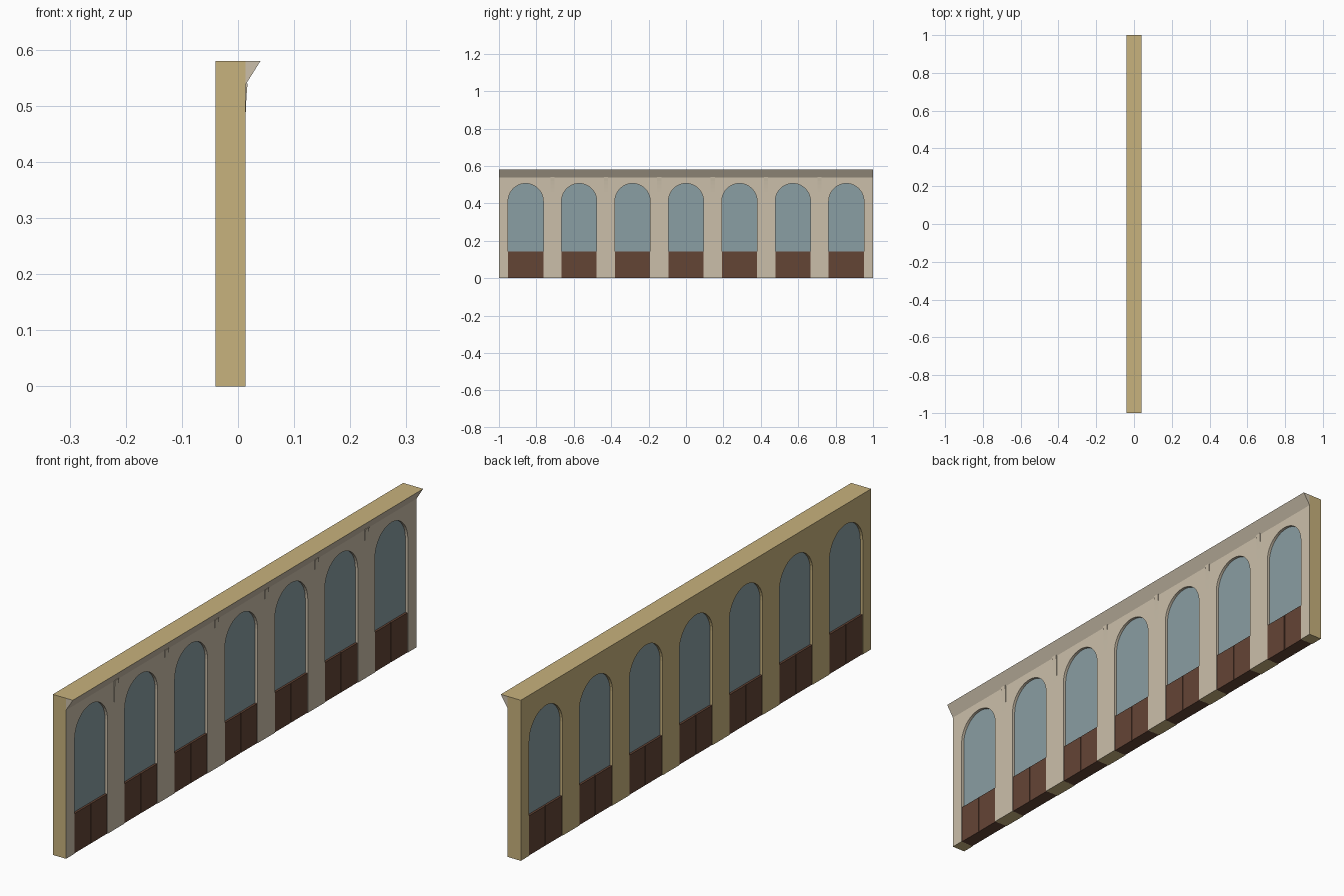
import bpy, bmesh, math

if "Cube" in bpy.data.objects:
    bpy.data.objects.remove(bpy.data.objects["Cube"])

def mat(name, rgb):
    m = bpy.data.materials.new(name)
    m.diffuse_color = (*rgb, 1)
    m.use_nodes = True
    m.node_tree.nodes["Principled BSDF"].inputs["Base Color"].default_value = m.diffuse_color
    return m

TAN = mat("tan stone", (0.575, 0.445, 0.205))
CREAM = mat("cream plaster", (0.597, 0.521, 0.402))
GLASS = mat("blue grey glass", (0.254, 0.342, 0.366))
WOOD = mat("brown wood", (0.127, 0.058, 0.036))

BACK, FRONT, TOP = -0.04, 0.013, 0.58
BAYS, HALF, SPRING, SILL = 7, 0.095, 0.412, 0.143
PITCH = 2 / BAYS
centres = [-1 + PITCH * (i + 0.5) for i in range(BAYS)]

def arch(yc, z0, half=HALF, n=20):
    """Arched outline from bottom left over the crown to bottom right."""
    pts = [(yc - half, z0)]
    for k in range(n + 1):
        a = math.pi * (1 - k / n)
        pts.append((yc + half * math.cos(a), SPRING + half * math.sin(a)))
    return pts + [(yc + half, z0)]

def make(name, prisms, mats, rule=None):
    """One object from prisms: (points, a, b, place) with place(u, v, w) -> xyz."""
    bm = bmesh.new()
    for pts, a, b, place in prisms:
        lo = [bm.verts.new(place(u, v, a)) for u, v in pts]
        hi = [bm.verts.new(place(u, v, b)) for u, v in pts]
        bm.faces.new(lo)
        bm.faces.new(hi[::-1])
        for i in range(len(pts)):
            j = (i + 1) % len(pts)
            bm.faces.new((lo[i], hi[i], hi[j], lo[j]))
    bmesh.ops.recalc_face_normals(bm, faces=bm.faces)
    bm.normal_update()
    if rule:
        for f in bm.faces:
            f.material_index = rule(f)
    me = bpy.data.meshes.new(name)
    bm.to_mesh(me)
    bm.free()
    for m in mats:
        me.materials.append(m)
    ob = bpy.data.objects.new(name, me)
    bpy.context.collection.objects.link(ob)
    return ob

along_x = lambda u, v, w: (w, u, v)   # outline in the y-z plane
along_y = lambda u, v, w: (u, w, v)   # outline in the x-z plane

def rect(y0, y1, z0, z1):
    return [(y0, z0), (y1, z0), (y1, z1), (y0, z1)]

# Arcade wall: one outline notched by the arches, cream on the facade
outline = [(-1, 0)]
for c in centres:
    outline += arch(c, 0)
outline += [(1, 0), (1, TOP), (-1, TOP)]

def wall_rule(f):
    return 1 if f.normal.x > 0.9 else 0

make("arcade_wall", [(outline, BACK, FRONT, along_x)], [TAN, CREAM], wall_rule)

# Cream lining of the front part of each arch reveal
for i, c in enumerate(centres):
    ring = arch(c, 0, HALF) + arch(c, 0, HALF - 0.001)[::-1]
    make(f"arch_lining_{i + 1}", [(ring, -0.01, FRONT, along_x)], [CREAM])

# Cornice: sloping wedge, cream below and at the ends, tan on top
wedge = [(FRONT, 0.537), (0.04, TOP), (FRONT, TOP)]
make("cornice", [(wedge, -1, 1, along_y)], [TAN, CREAM],
     lambda f: 0 if f.normal.z > 0.9 else 1)

# Shallow flared brackets on the piers under the cornice
flare = [(FRONT + 0.004 * (k / 6) ** 3, 0.42 + 0.12 * k / 6) for k in range(7)]
flare += [(FRONT - 0.003, 0.54), (FRONT - 0.003, 0.42)]
for i in range(BAYS - 1):
    y = -1 + PITCH * (i + 1)
    make(f"bracket_{i + 1}", [(flare, y - 0.011, y + 0.011, along_y)], [CREAM])

# Arched windows and low double doors
for i, c in enumerate(centres):
    make(f"window_{i + 1}", [(arch(c, SILL - 0.01), -0.03, 0.003, along_x)], [GLASS])
    w = HALF
    parts = [(rect(c - w, c + w, 0, SILL), -0.036, 0.008, along_x)]
    for y0, y1 in ((c - w, c - 0.0015), (c + 0.0015, c + w)):
        parts.append((rect(y0, y1, 0, SILL), 0.008, 0.011, along_x))
        parts.append((rect(y0, y1, 0, SILL), -0.038, -0.036, along_x))
    make(f"double_door_{i + 1}", parts, [WOOD])
